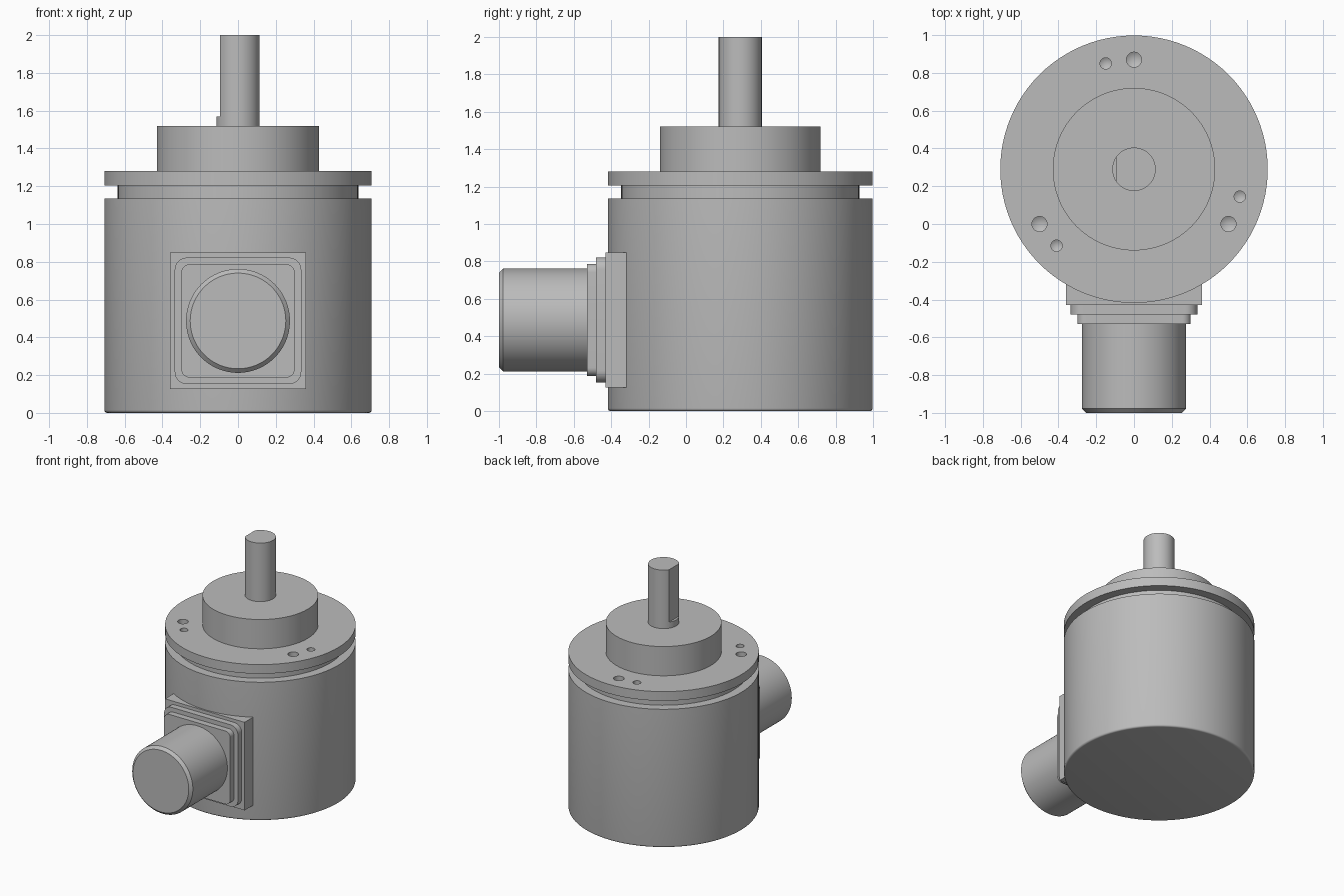
import bpy, bmesh, math
from mathutils import Matrix, Vector

if "Cube" in bpy.data.objects:
    bpy.data.objects.remove(bpy.data.objects["Cube"], do_unlink=True)

AXIS_Y = 0.29      # main axis of housing and shaft
PORT_Z = 0.487     # height of the side connector
FLANGE_TOP = 1.28

grey = bpy.data.materials.new("machined_grey")
grey.use_nodes = True
grey.diffuse_color = (0.5, 0.5, 0.5, 1)
grey.node_tree.nodes["Principled BSDF"].inputs["Base Color"].default_value = (0.5, 0.5, 0.5, 1)


def finish(name, bm, matrix):
    bmesh.ops.transform(bm, matrix=matrix, verts=bm.verts)
    bmesh.ops.recalc_face_normals(bm, faces=bm.faces)
    mesh = bpy.data.meshes.new(name)
    bm.to_mesh(mesh)
    bm.free()
    mesh.materials.append(grey)
    obj = bpy.data.objects.new(name, mesh)
    bpy.context.collection.objects.link(obj)
    return obj


def lathe(name, profile, matrix, steps=96):
    """Closed solid turned about z from (radius, height) points."""
    bm = bmesh.new()
    rings = []
    for r, z in profile:
        if r == 0:
            rings.append([bm.verts.new((0, 0, z))] * steps)
        else:
            rings.append([bm.verts.new((r * math.cos(a), r * math.sin(a), z))
                          for a in (2 * math.pi * i / steps for i in range(steps))])
    for low, high in zip(rings, rings[1:]):
        for i in range(steps):
            j = (i + 1) % steps
            bm.faces.new(list(dict.fromkeys((low[i], low[j], high[j], high[i]))))
    for r_z, ring in ((profile[0], rings[0]), (profile[-1], rings[-1])):
        if r_z[0] > 0:
            bm.faces.new(ring)
    return finish(name, bm, matrix)


def plate(name, half, front, back, corner=0.0):
    """Upright square plate, optionally with rounded corners."""
    bm = bmesh.new()
    bmesh.ops.create_cube(bm, size=1)
    bmesh.ops.scale(bm, vec=(2 * half, back - front, 2 * half), verts=bm.verts)
    if corner:
        edges = [e for e in bm.edges
                 if abs(e.verts[0].co.y - e.verts[1].co.y) > 0.001]
        bmesh.ops.bevel(bm, geom=edges, offset=corner, segments=8,
                        profile=0.5, affect='EDGES')
    return finish(name, bm, Matrix.Translation((0, (front + back) / 2, PORT_Z)))


def smooth(obj):
    bpy.ops.object.select_all(action='DESELECT')
    obj.select_set(True)
    bpy.context.view_layer.objects.active = obj
    bpy.ops.object.shade_smooth_by_angle(angle=math.radians(30))


def cut(obj, cutter):
    mod = obj.modifiers.new(cutter.name, 'BOOLEAN')
    mod.operation, mod.solver, mod.object = 'DIFFERENCE', 'EXACT', cutter
    bpy.context.view_layer.update()
    evaluated = obj.evaluated_get(bpy.context.evaluated_depsgraph_get())
    mesh = bpy.data.meshes.new_from_object(evaluated)
    obj.modifiers.clear()
    obj.data = mesh
    bpy.data.objects.remove(cutter, do_unlink=True)


upright = Matrix.Translation((0, AXIS_Y, 0))

# Housing: rounded base, groove under the flange, raised boss
R, F = 0.708, 0.015
fillet = [(R - F + F * math.sin(a), F - F * math.cos(a))
          for a in (math.pi / 2 * i / 4 for i in range(5))]
housing = lathe("housing", fillet + [
    (R, 1.135), (0.637, 1.135), (0.637, 1.205), (R, 1.205),
    (R, FLANGE_TOP), (0.43, FLANGE_TOP), (0.43, 1.52), (0, 1.52)], upright)

# Drilled mounting holes with conical bottoms
holes = [(0, 0.87, 0.04), (-0.5, 0, 0.04), (0.5, 0, 0.04),
         (-0.15, 0.85, 0.03), (0.56, 0.145, 0.03), (-0.41, -0.115, 0.03)]
for x, y, r in holes:
    drill = lathe("drill", [(0, -0.1 - r * 0.6), (r, -0.1), (r, 0.05)],
                  Matrix.Translation((x, y, FLANGE_TOP)), 24)
    cut(housing, drill)

# Output shaft with a flat milled on one side
shaft = lathe("shaft", [(0.115, 1.5), (0.115, 2.0)], upright, 64)
bm = bmesh.new()
bmesh.ops.create_cube(bm, size=1)
flat_cutter = finish("flat_cutter", bm, Matrix.Translation((-0.595, AXIS_Y, 2.07)))
cut(shaft, flat_cutter)

# Connector mount: stepped square plates
mount = plate("connector_mount", 0.361, -0.43, -0.3)
outer = plate("connector_outer_step", 0.335, -0.48, -0.42, 0.065)
inner = plate("connector_inner_step", 0.3, -0.53, -0.47, 0.045)

# Connector barrel with chamfered end, pointing forward
barrel = lathe("connector_barrel", [(0.275, 0.5), (0.275, 0.978), (0.253, 1.0)],
               Matrix.Translation((0, 0, PORT_Z)) @ Matrix.Rotation(math.pi / 2, 4, 'X'))

for part in (housing, shaft, outer, inner, barrel):
    smooth(part)
